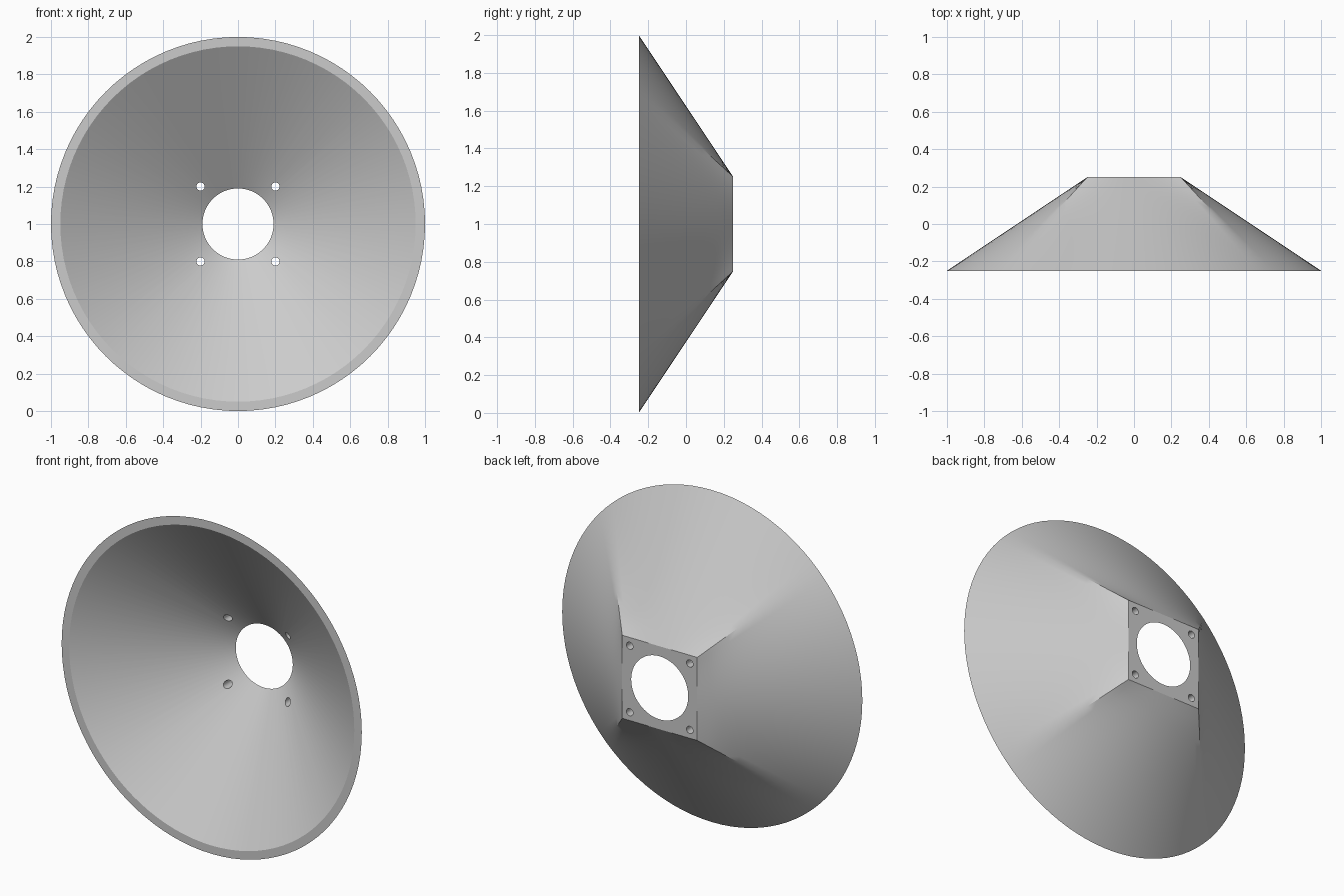
import bpy, bmesh, math
from mathutils import Vector

SEGMENTS = 96        # multiple of 8, so the square corners fall on vertices
ROWS = 12            # bands between the round rim and the square back plate
FRONT, BACK = -0.25, 0.25
CENTRE_Z = 1.0

if "Cube" in bpy.data.objects:
    bpy.data.objects.remove(bpy.data.objects["Cube"], do_unlink=True)

# Single grey plastic
grey = bpy.data.materials.new("light_grey")
grey.use_nodes = True
colour = (0.6, 0.6, 0.6, 1.0)
grey.diffuse_color = colour
grey.node_tree.nodes["Principled BSDF"].inputs["Base Color"].default_value = colour

angles = [2 * math.pi * i / SEGMENTS for i in range(SEGMENTS)]


def circle(radius, y):
    return [Vector((radius * math.cos(a), y, CENTRE_Z + radius * math.sin(a))) for a in angles]


def square(half, y):
    points = []
    for a in angles:
        c, s = math.cos(a), math.sin(a)
        reach = half / max(abs(c), abs(s))
        points.append(Vector((reach * c, y, CENTRE_Z + reach * s)))
    return points


# Closed section: inner cone, flat front rim, round-to-square outside, back plate
rim, plate = circle(1.0, FRONT), square(0.25, BACK)
loops = [circle(0.19, BACK), circle(0.95, FRONT)]
for row in range(ROWS + 1):
    loops.append([p.lerp(q, row / ROWS) for p, q in zip(rim, plate)])

bm = bmesh.new()
rings = [[bm.verts.new(p) for p in loop] for loop in loops]
for k, ring in enumerate(rings):
    after = rings[(k + 1) % len(rings)]
    for i in range(SEGMENTS):
        j = (i + 1) % SEGMENTS
        bm.faces.new((ring[i], ring[j], after[j], after[i]))
bmesh.ops.recalc_face_normals(bm, faces=bm.faces[:])
mesh = bpy.data.meshes.new("reflector")
bm.to_mesh(mesh)
bm.free()
mesh.materials.append(grey)
reflector = bpy.data.objects.new("reflector", mesh)
bpy.context.collection.objects.link(reflector)

# Four screw holes through the corners of the back plate
for x in (-0.2, 0.2):
    for z in (-0.2, 0.2):
        bpy.ops.mesh.primitive_cylinder_add(
            vertices=20, radius=0.022, depth=0.4,
            location=(x, 0.2, CENTRE_Z + z), rotation=(math.pi / 2, 0, 0))
        cutter = bpy.context.object
        cutter.name = "screw_hole_cutter"
        cutter.hide_render = True
        cutter.data.materials.append(grey)
        bpy.context.view_layer.objects.active = reflector
        cut = reflector.modifiers.new("screw_hole", 'BOOLEAN')
        cut.operation = 'DIFFERENCE'
        cut.solver = 'EXACT'
        cut.object = cutter
        bpy.ops.object.modifier_apply(modifier=cut.name)
        bpy.data.objects.remove(cutter, do_unlink=True)

# Smooth cone surfaces with crisp rim, plate and hole edges
bpy.ops.object.select_all(action='DESELECT')
reflector.select_set(True)
bpy.context.view_layer.objects.active = reflector
bpy.ops.object.shade_smooth_by_angle(angle=math.radians(30))
